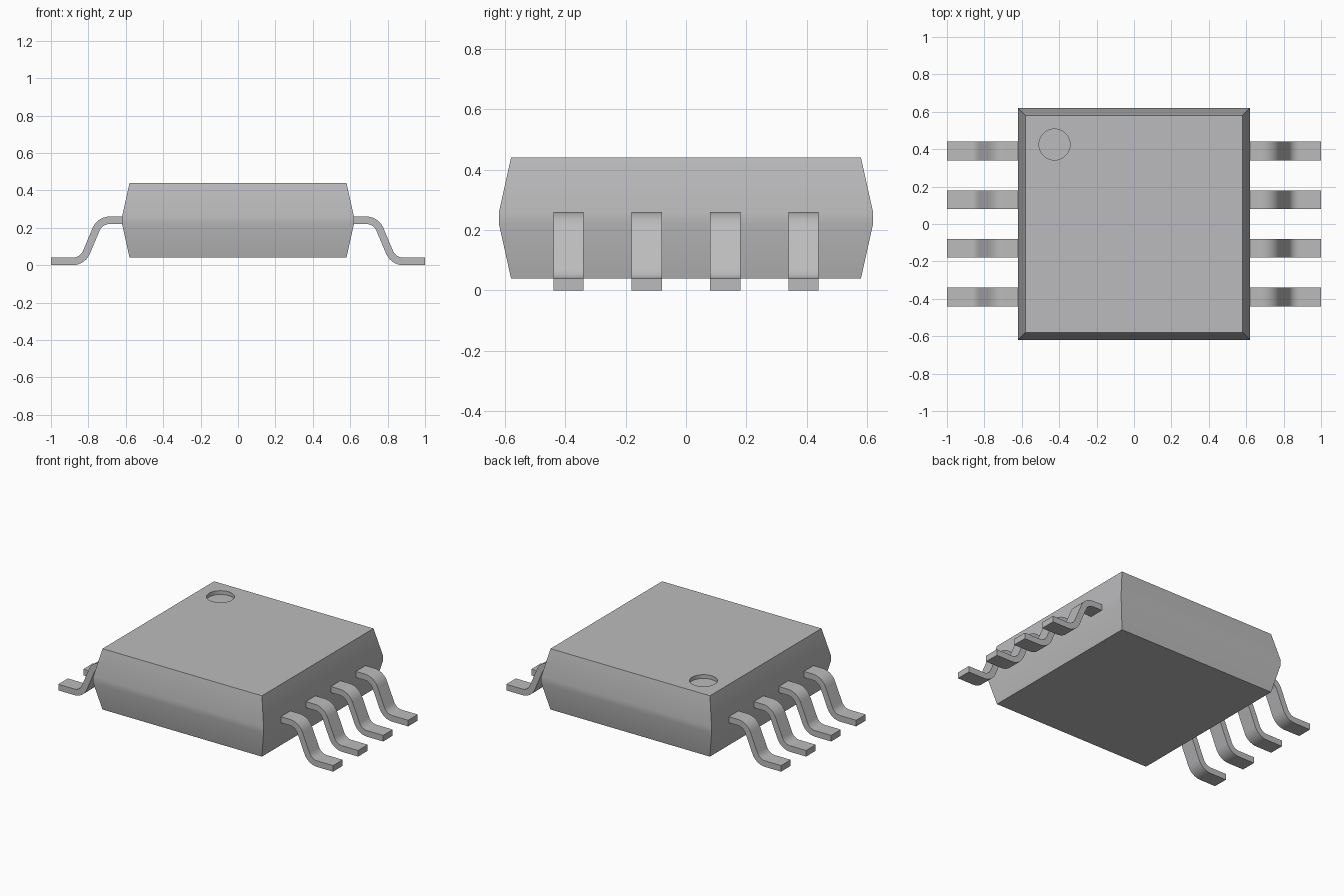
import bpy, bmesh, math
from mathutils import Vector

cube = bpy.data.objects.get("Cube")
if cube:
    bpy.data.objects.remove(cube, do_unlink=True)

# Single grey finish
grey = bpy.data.materials.new("grey")
grey.use_nodes = True
COLOUR = (0.5, 0.5, 0.51, 1)
grey.diffuse_color = COLOUR
grey.node_tree.nodes["Principled BSDF"].inputs["Base Color"].default_value = COLOUR


def make_object(name, bm):
    bmesh.ops.recalc_face_normals(bm, faces=bm.faces)
    mesh = bpy.data.meshes.new(name)
    bm.to_mesh(mesh)
    bm.free()
    obj = bpy.data.objects.new(name, mesh)
    bpy.context.collection.objects.link(obj)
    mesh.materials.append(grey)
    return obj


def activate(obj):
    bpy.ops.object.select_all(action="DESELECT")
    obj.select_set(True)
    bpy.context.view_layer.objects.active = obj


def smooth(obj):
    activate(obj)
    bpy.ops.object.shade_smooth_by_angle(angle=math.radians(35))


def loft(bm, rings):
    """Skin closed rings of points and cap both ends."""
    loops = [[bm.verts.new(p) for p in ring] for ring in rings]
    n = len(loops[0])
    for a, b in zip(loops, loops[1:]):
        for i in range(n):
            j = (i + 1) % n
            bm.faces.new((a[i], a[j], b[j], b[i]))
    bm.faces.new(loops[0])
    bm.faces.new(loops[-1])


# Package body: square rings, widest in a thin band at the lead height
bm = bmesh.new()
corners = ((-1, -1), (1, -1), (1, 1), (-1, 1))
profile = ((0.58, 0.04), (0.62, 0.22), (0.62, 0.26), (0.58, 0.44))
loft(bm, [[(x * r, y * r, z) for x, y in corners] for r, z in profile])
body = make_object("package_body", bm)

# Round pin-one recess cut into the top
bm = bmesh.new()
bmesh.ops.create_cone(bm, cap_ends=True, segments=48, radius1=0.083,
                      radius2=0.083, depth=0.1)
bmesh.ops.translate(bm, verts=bm.verts, vec=(-0.425, 0.425, 0.465))
cutter = make_object("recess_cutter", bm)
cutter.hide_render = True
cut = body.modifiers.new("pin_one_recess", "BOOLEAN")
cut.operation = "DIFFERENCE"
cut.solver = "EXACT"
cut.object = cutter
activate(body)
bpy.ops.object.modifier_apply(modifier=cut.name)
bpy.data.objects.remove(cutter, do_unlink=True)
smooth(body)

# Gull-wing lead centreline: shoulder, bend, slope, bend, foot
BEND, RADIUS, STEPS = math.radians(67), 0.08, 10
THICK, WIDTH = 0.04, 0.10
angles = [BEND * i / STEPS for i in range(STEPS + 1)]
path = [(0.60, 0.24, 0)]
path += [(0.685 + RADIUS * math.sin(a), 0.16 + RADIUS * math.cos(a), a) for a in angles]
path += [(0.884 - RADIUS * math.sin(a), 0.10 - RADIUS * math.cos(a), a)
         for a in reversed(angles)]
path += [(1.0, 0.02, 0)]


def make_lead(name, side, y):
    rings = []
    for x, z, a in path:
        centre = Vector((x, y, z))
        up = Vector((math.sin(a), 0, math.cos(a))) * THICK / 2
        across = Vector((0, WIDTH / 2, 0))
        ring = [centre + up - across, centre + up + across,
                centre - up + across, centre - up - across]
        rings.append([(p.x * side, p.y, p.z) for p in ring])
    bm = bmesh.new()
    loft(bm, rings)
    smooth(make_object(name, bm))


# Four leads along each side
for side, label in ((1, "left"), (-1, "right")):
    for i in range(4):
        make_lead(f"{label}_lead_{i + 1}", side, -0.39 + 0.26 * i)
